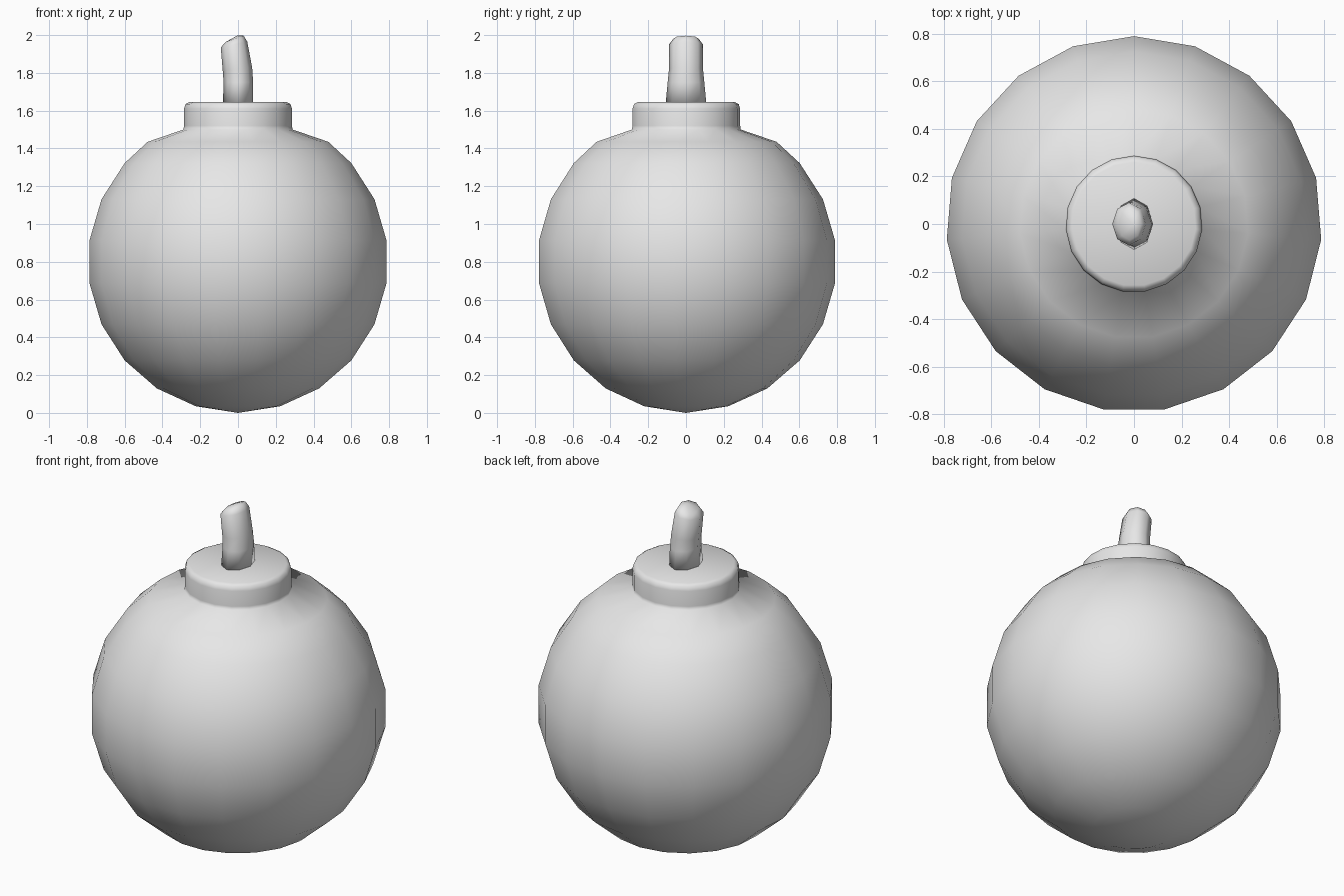
import bpy, bmesh
from math import sin, cos, pi, radians

cube = bpy.data.objects.get("Cube")
if cube:
    bpy.data.objects.remove(cube)

grey = bpy.data.materials.new("plain_grey")
grey.use_nodes = True
grey.diffuse_color = (0.8, 0.8, 0.8, 1)
grey.node_tree.nodes["Principled BSDF"].inputs["Base Color"].default_value = (0.8, 0.8, 0.8, 1)


def loft(name, rings, sides, bottom=None, top=None, angle=180):
    """Skin rings of (centre x, z, radius x, radius y, tilt), ending in points or flat caps."""
    bm = bmesh.new()
    loops = []
    for cx, z, rx, ry, tilt in rings:
        loop = []
        for i in range(sides):
            a = pi / 2 + 2 * pi * i / sides
            x = rx * cos(a)
            loop.append(bm.verts.new((cx + x, ry * sin(a), z + tilt * x)))
        loops.append(loop)
    for low, high in zip(loops, loops[1:]):
        for i in range(sides):
            j = (i + 1) % sides
            bm.faces.new((low[i], low[j], high[j], high[i]))
    for loop, tip in ((loops[0], bottom), (loops[-1], top)):
        if tip is None:
            bm.faces.new(loop)
        else:
            v = bm.verts.new(tip)
            for i in range(sides):
                bm.faces.new((loop[i], loop[(i + 1) % sides], v))
    bmesh.ops.recalc_face_normals(bm, faces=bm.faces)
    mesh = bpy.data.meshes.new(name)
    bm.to_mesh(mesh)
    bm.free()
    mesh.materials.append(grey)
    obj = bpy.data.objects.new(name, mesh)
    bpy.context.collection.objects.link(obj)
    bpy.ops.object.select_all(action='DESELECT')
    obj.select_set(True)
    bpy.context.view_layer.objects.active = obj
    bpy.ops.object.shade_smooth_by_angle(angle=radians(angle))
    return obj


# Round body with a short raised collar, turned as one piece
radius, centre, bands = 0.797, 0.8, 11
profile = [(radius * sin(pi * k / bands), centre - radius * cos(pi * k / bands))
           for k in range(1, 9)]
profile += [(0.48, 1.435), (0.29, 1.5), (0.287, 1.52), (0.287, 1.61),
            (0.279, 1.635), (0.26, 1.645)]
loft("body_and_collar", [(0, z, r, r, 0) for r, z in profile], 19, bottom=(0, 0, 0))

# Bent stub of a fuse with a slanted, rounded tip
fuse_rings = [
    (0.0, 1.635, 0.08, 0.108, 0),
    (0.002, 1.75, 0.078, 0.097, 0),
    (-0.003, 1.82, 0.078, 0.09, 0.1),
    (-0.021, 1.95, 0.07, 0.09, 0.22),
    (-0.018, 1.98, 0.048, 0.068, 0.35),
]
loft("fuse", fuse_rings, 8, top=(-0.005, 0, 1.997))
